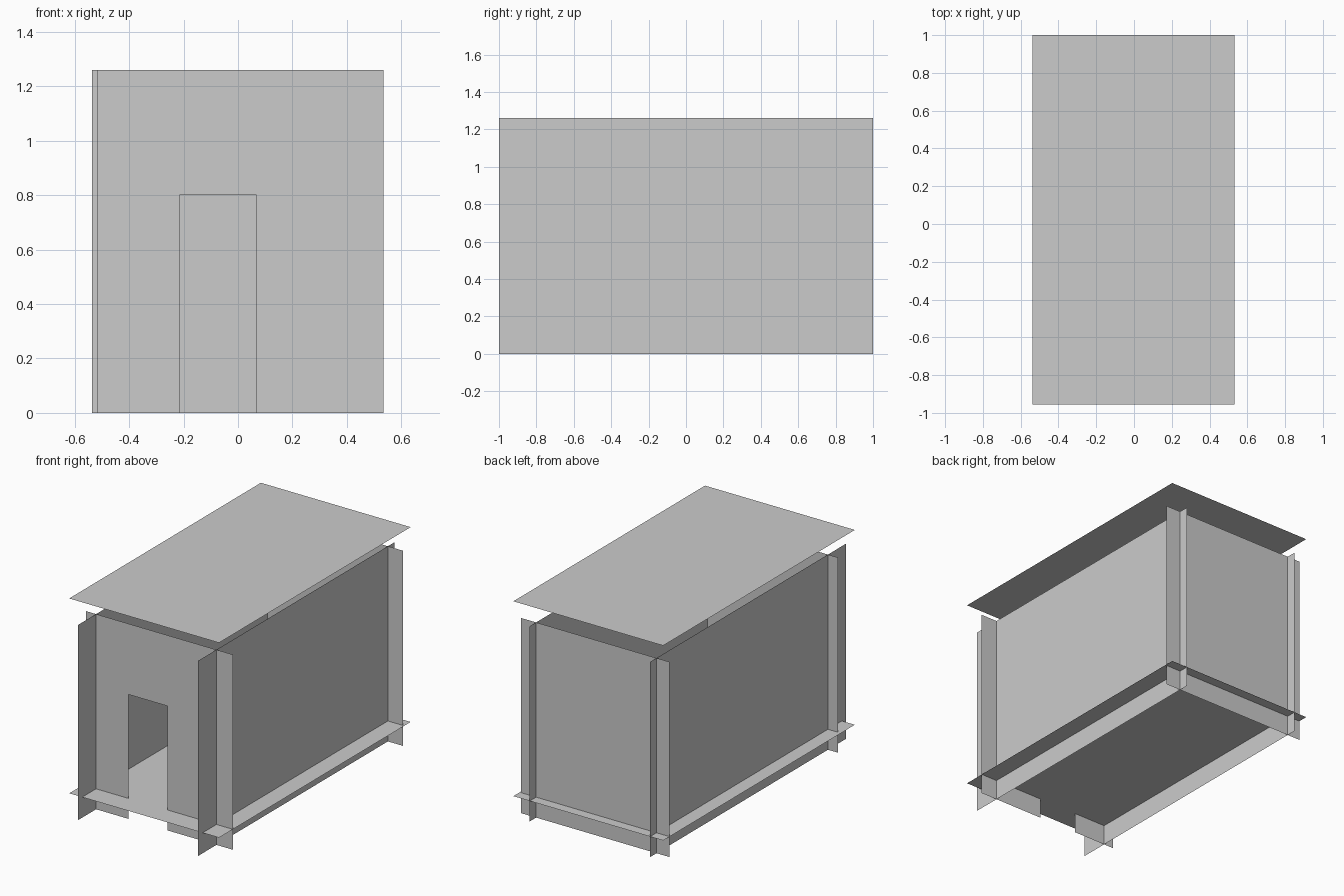
import bpy

if "Cube" in bpy.data.objects:
    bpy.data.objects.remove(bpy.data.objects["Cube"])


def sheet(name, points):
    """One paper-thin flat panel from its outline."""
    mesh = bpy.data.meshes.new(name)
    mesh.from_pydata(points, [], [range(len(points))])
    obj = bpy.data.objects.new(name, mesh)
    bpy.context.collection.objects.link(obj)
    return obj


WALL_H = 1.26
FLOOR_Z, ROOF_Z = 0.132, 1.39

# floor and roof: identical horizontal sheets
for name, z in (("floor", FLOOR_Z), ("roof", ROOF_Z)):
    x0, x1, y0, y1 = -0.537, 0.533, -0.955, 1.0
    sheet(name, [(x0, y0, z), (x1, y0, z), (x1, y1, z), (x0, y1, z)])

# long side walls
for name, x in (("left_wall", -0.444), ("right_wall", 0.416)):
    sheet(name, [(x, -1, 0), (x, 1, 0), (x, 1, WALL_H), (x, -1, WALL_H)])

# back wall
y = 0.935
sheet("back_wall", [(-0.537, y, 0), (0.525, y, 0), (0.525, y, WALL_H), (-0.537, y, WALL_H)])

# front wall with a doorway open down to the bottom edge
outline = [(-0.517, 0), (-0.213, 0), (-0.213, 0.803), (0.066, 0.803),
           (0.066, 0), (0.535, 0), (0.535, WALL_H), (-0.517, WALL_H)]
sheet("front_wall", [(x, -0.814, z) for x, z in outline])
